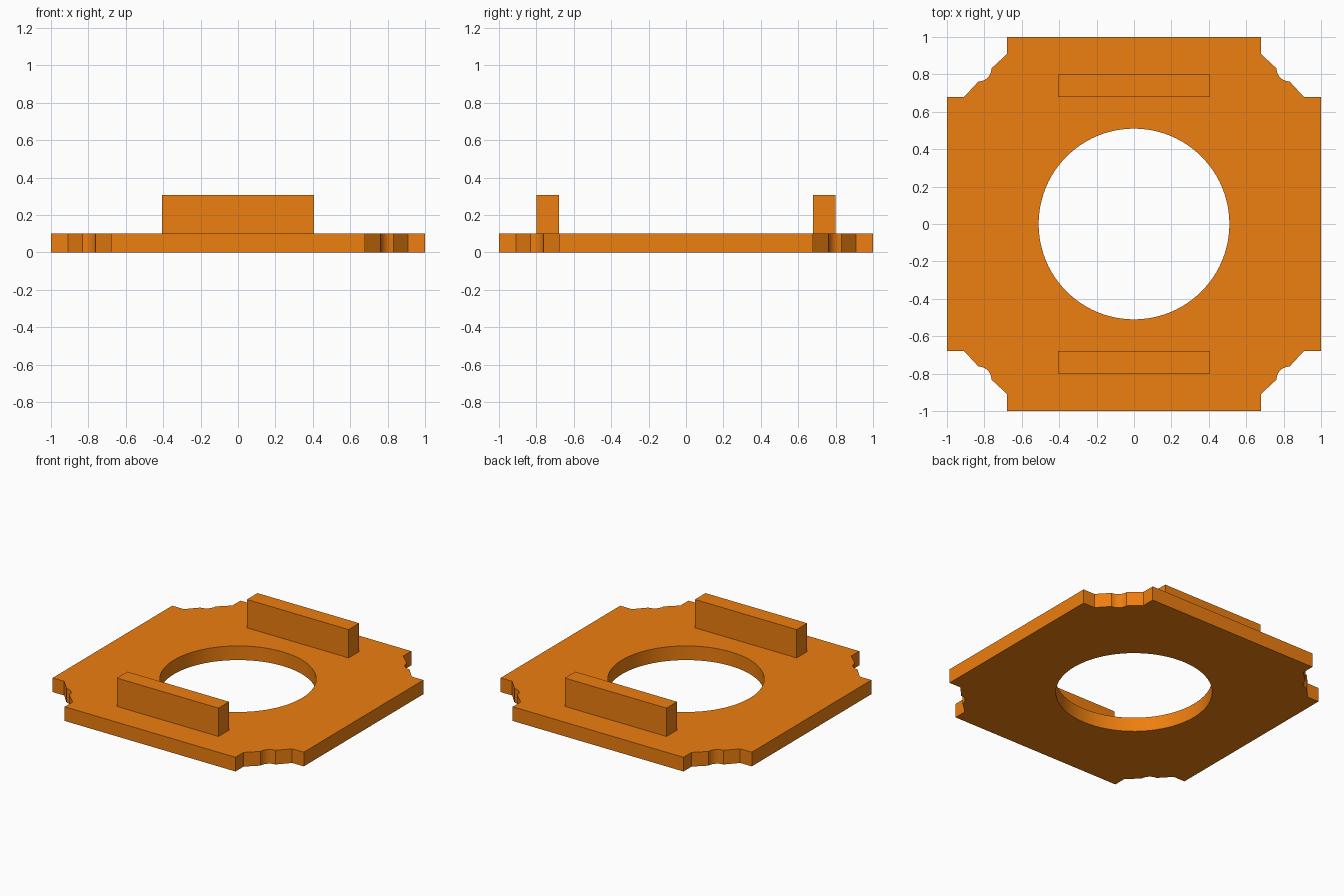
import bpy, bmesh, math

if "Cube" in bpy.data.objects:
    bpy.data.objects.remove(bpy.data.objects["Cube"])

THICK = 0.102
HOLE_R = 0.51

orange = bpy.data.materials.new("orange")
orange.diffuse_color = (0.85, 0.21, 0.005, 1)
orange.use_nodes = True
orange.node_tree.nodes["Principled BSDF"].inputs["Base Color"].default_value = orange.diffuse_color


def corner_profile():
    """Stepped corner with a small concave round notch, first quadrant, counter-clockwise."""
    pts = [(1, 0.68), (0.908, 0.68), (0.832, 0.762)]
    c, r = 0.832, 0.07
    for i in range(9):
        a = math.radians(270 - 90 * i / 8)
        pts.append((c + r * math.cos(a), c + r * math.sin(a)))
    return pts + [(0.68, 0.908), (0.68, 1)]


def turn(p, k):
    for _ in range(k):
        p = (-p[1], p[0])
    return p


def add_loop(curve, pts):
    s = curve.splines.new('POLY')
    s.points.add(len(pts) - 1)
    for sp, p in zip(s.points, pts):
        sp.co = (p[0], p[1], 0, 1)
    s.use_cyclic_u = True


# Plate: outline and round hole, filled and extruded
curve = bpy.data.curves.new("plate", 'CURVE')
curve.dimensions = '2D'
curve.fill_mode = 'BOTH'
curve.extrude = THICK / 2
add_loop(curve, [turn(p, k) for k in range(4) for p in corner_profile()])
add_loop(curve, [(HOLE_R * math.cos(math.tau * i / 96), HOLE_R * math.sin(math.tau * i / 96))
                 for i in range(96)])
plate = bpy.data.objects.new("plate", curve)
plate.location.z = THICK / 2
bpy.context.collection.objects.link(plate)
bpy.context.view_layer.objects.active = plate
plate.select_set(True)
bpy.ops.object.convert(target='MESH')
plate = bpy.context.object

bm = bmesh.new()
bm.from_mesh(plate.data)
bmesh.ops.remove_doubles(bm, verts=bm.verts, dist=0.0005)
bmesh.ops.recalc_face_normals(bm, faces=bm.faces)
bm.to_mesh(plate.data)
bm.free()
bpy.ops.object.shade_smooth_by_angle(angle=math.radians(20))
plate.data.materials.clear()
plate.data.materials.append(orange)

# Two upright rails on the plate
for name, side in (("front_rail", -1), ("back_rail", 1)):
    bpy.ops.mesh.primitive_cube_add(size=1, location=(0, side * 0.74, (THICK + 0.306) / 2))
    rail = bpy.context.object
    rail.name = name
    rail.scale = (0.81, 0.12, 0.306 - THICK)
    bpy.ops.object.transform_apply(location=False, rotation=False, scale=True)
    rail.data.materials.append(orange)
